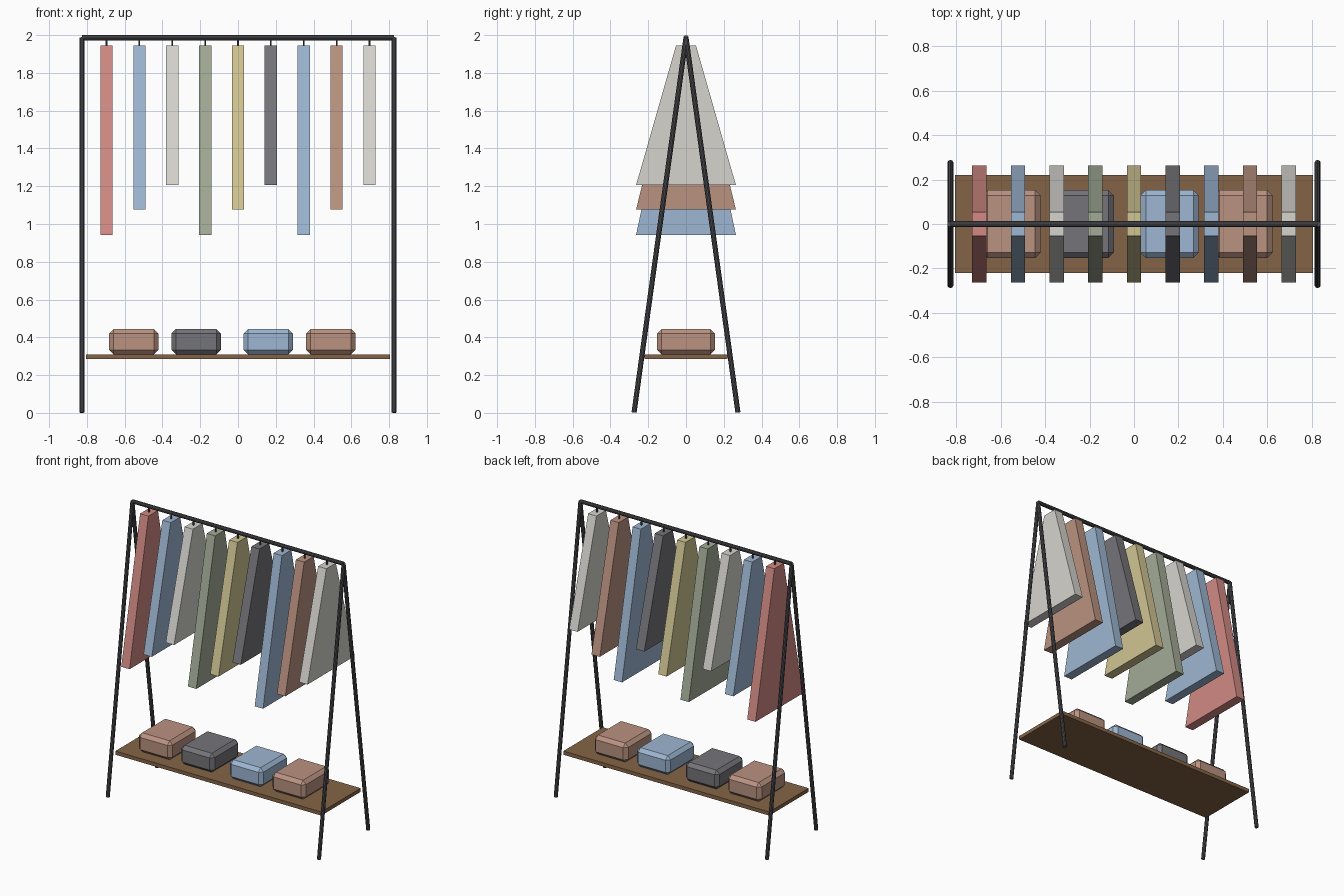
import bpy
from mathutils import Vector

if "Cube" in bpy.data.objects:
    bpy.data.objects.remove(bpy.data.objects["Cube"], do_unlink=True)


def material(name, rgb):
    linear = [(c / 255 / 12.92 if c < 11 else ((c / 255 + 0.055) / 1.055) ** 2.4) for c in rgb]
    m = bpy.data.materials.new(name)
    m.use_nodes = True
    m.diffuse_color = (*linear, 1)
    m.node_tree.nodes["Principled BSDF"].inputs["Base Color"].default_value = (*linear, 1)
    return m


metal = material("dark metal", (78, 78, 82))
wood = material("brown wood", (132, 100, 70))
red = material("dusty red", (210, 138, 131))
blue = material("soft blue", (157, 182, 210))
pale = material("pale grey", (213, 212, 206))
sage = material("sage green", (163, 171, 150))
yellow = material("sand yellow", (209, 197, 147))
charcoal = material("charcoal", (117, 116, 121))
clay = material("clay brown", (186, 146, 128))


def rod(name, start, end, radius, sides):
    """Cylinder running between two points."""
    start, end = Vector(start), Vector(end)
    axis = end - start
    bpy.ops.mesh.primitive_cylinder_add(
        vertices=sides, radius=radius, depth=axis.length, location=(start + end) / 2,
        rotation=axis.to_track_quat('Z', 'Y').to_euler())
    ob = bpy.context.object
    ob.name = name
    ob.data.materials.append(metal)
    return ob


def box(name, centre, size, mat, bevel=0):
    bpy.ops.mesh.primitive_cube_add(size=1, location=centre)
    ob = bpy.context.object
    ob.name = name
    ob.scale = size
    bpy.ops.object.transform_apply(location=False, rotation=False, scale=True)
    ob.data.materials.append(mat)
    if bevel:
        mod = ob.modifiers.new("chamfer", 'BEVEL')
        mod.width = bevel
        mod.segments = 1
    return ob


# Frame: two leg pairs and the hanging rail
for side, sx in (("left", 1), ("right", -1)):
    for end, sy in (("front", -1), ("back", 1)):
        rod(f"{side}_{end}_leg", (sx * 0.826, sy * 0.275, 0.002),
            (sx * 0.826, 0, 1.987), 0.0135, 10)
rod("hanging_rail", (-0.826, 0, 1.986), (0.826, 0, 1.986), 0.0135, 10)

# Shelf
box("shelf", (0, 0, 0.297), (1.61, 0.44, 0.026), wood)

# Folded stacks on the shelf
for i, (x, mat) in enumerate([(-0.552, clay), (-0.222, charcoal), (0.16, blue), (0.492, clay)]):
    box(f"folded_stack_{i + 1}", (x, 0, 0.377), (0.262, 0.306, 0.134), mat, 0.024)

# Hanging garments, tapered towards the shoulders, each with a hook
TOP, SHOULDER, HEM = 1.945, 0.053, 0.264
garments = [(red, 0.943), (blue, 1.077), (pale, 1.207), (sage, 0.943), (yellow, 1.077),
            (charcoal, 1.207), (blue, 0.943), (clay, 1.077), (pale, 1.207)]
for i, (mat, hem_z) in enumerate(garments):
    x = (i - 4) * 0.174
    ob = box(f"garment_{i + 1}", (x, 0, (TOP + hem_z) / 2),
             (0.065, HEM * 2, TOP - hem_z), mat)
    for v in ob.data.vertices:
        if v.co.z > 0:
            v.co.y *= SHOULDER / HEM
    rod(f"hook_{i + 1}", (x, 0, TOP - 0.005), (x, 0, 1.98), 0.005, 6)
